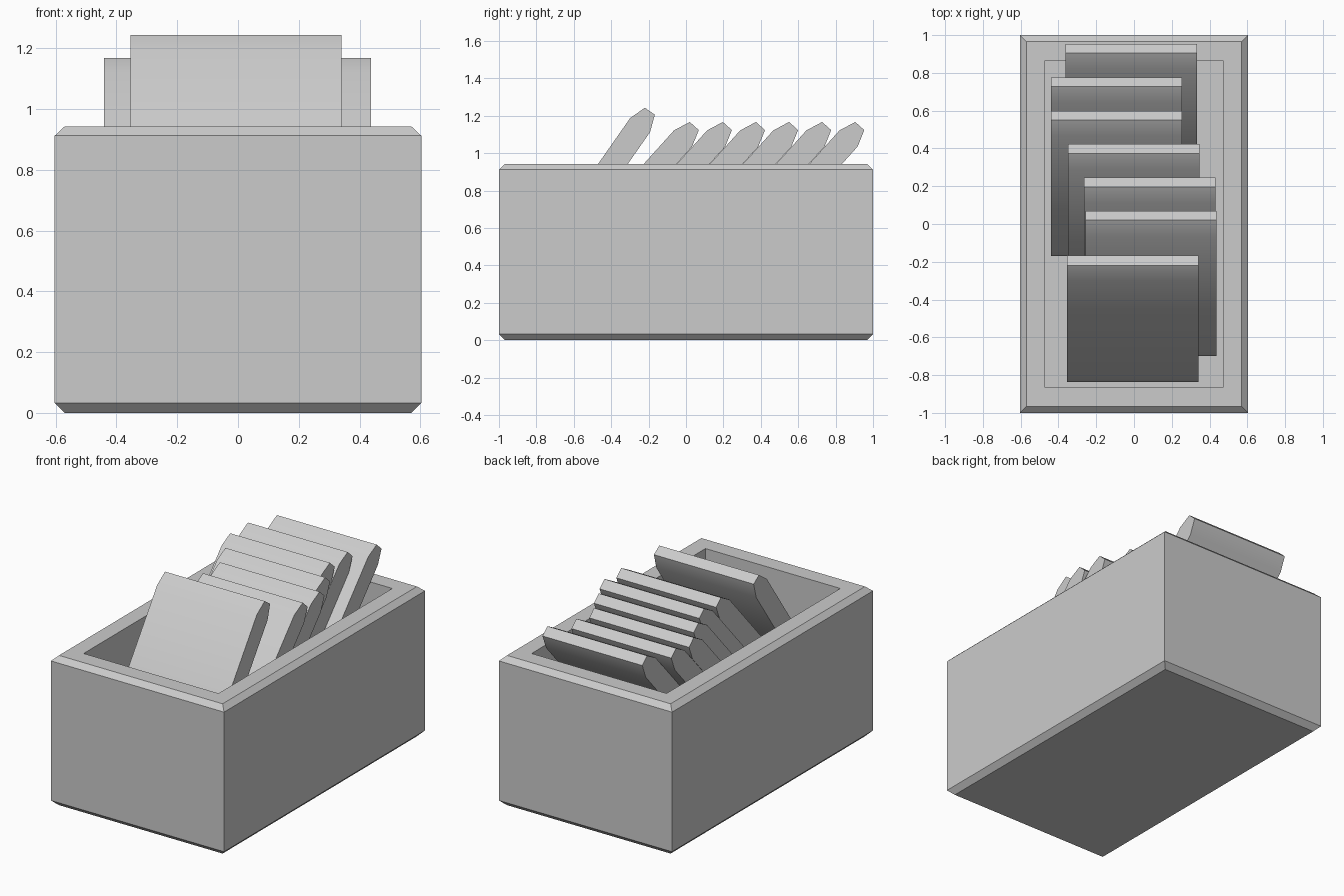
import bpy, bmesh
from math import sin, cos, radians

if "Cube" in bpy.data.objects:
    bpy.data.objects.remove(bpy.data.objects["Cube"])


def finish(name, bm):
    bmesh.ops.recalc_face_normals(bm, faces=bm.faces)
    mesh = bpy.data.meshes.new(name)
    bm.to_mesh(mesh)
    bm.free()
    obj = bpy.data.objects.new(name, mesh)
    bpy.context.collection.objects.link(obj)
    bpy.ops.object.select_all(action='DESELECT')
    obj.select_set(True)
    bpy.context.view_layer.objects.active = obj
    bpy.ops.object.shade_smooth_by_angle(angle=radians(30))
    return obj


def loft(name, rings):
    """Skin a list of closed point rings and cap both ends."""
    bm = bmesh.new()
    loops = [[bm.verts.new(p) for p in ring] for ring in rings]
    for a, b in zip(loops, loops[1:]):
        n = len(a)
        for i in range(n):
            j = (i + 1) % n
            bm.faces.new((a[i], a[j], b[j], b[i]))
    bm.faces.new(loops[0])
    bm.faces.new(loops[-1])
    return finish(name, bm)


def rect(hx, hy, z):
    return [(-hx, -hy, z), (hx, -hy, z), (hx, hy, z), (-hx, hy, z)]


# Open box: chamfered base and rim, then down the inner walls to the floor
FLOOR = 0.30
loft("box", [
    rect(0.57, 0.967, 0.0), rect(0.603, 1.0, 0.033),
    rect(0.603, 1.0, 0.912), rect(0.57, 0.967, 0.943),
    rect(0.47, 0.865, 0.943), rect(0.47, 0.865, FLOOR),
])

# Leaning slabs: long thin profile with tapered ends, extruded across x
LENGTH, THICK, TAPER, TIP, WIDTH = 1.075, 0.13, 0.09, 0.065, 0.695


def slab(name, x, y, z, lean):
    """x = centre; (y, z) = highest edge of the tip; lean in degrees."""
    c, s = cos(radians(lean)), sin(radians(lean))
    e = (THICK - TIP) / 2
    profile = [(0, 0), (0, TIP), (-TAPER, TIP + e), (TAPER - LENGTH, TIP + e),
               (-LENGTH, TIP), (-LENGTH, 0), (TAPER - LENGTH, -e), (-TAPER, -e)]
    loft(name, [[(x + side * WIDTH / 2, y + u * c + v * s, z + u * s - v * c)
                 for u, v in profile] for side in (-1, 1)])


slab("front_slab", -0.007, -0.22, 1.243, 55)
for i, x in enumerate((0.09, 0.083, -0.002, -0.093, -0.093, -0.015)):
    slab(f"slab_{i + 1}", x, 0.02 + 0.177 * i, 1.167, 48)
